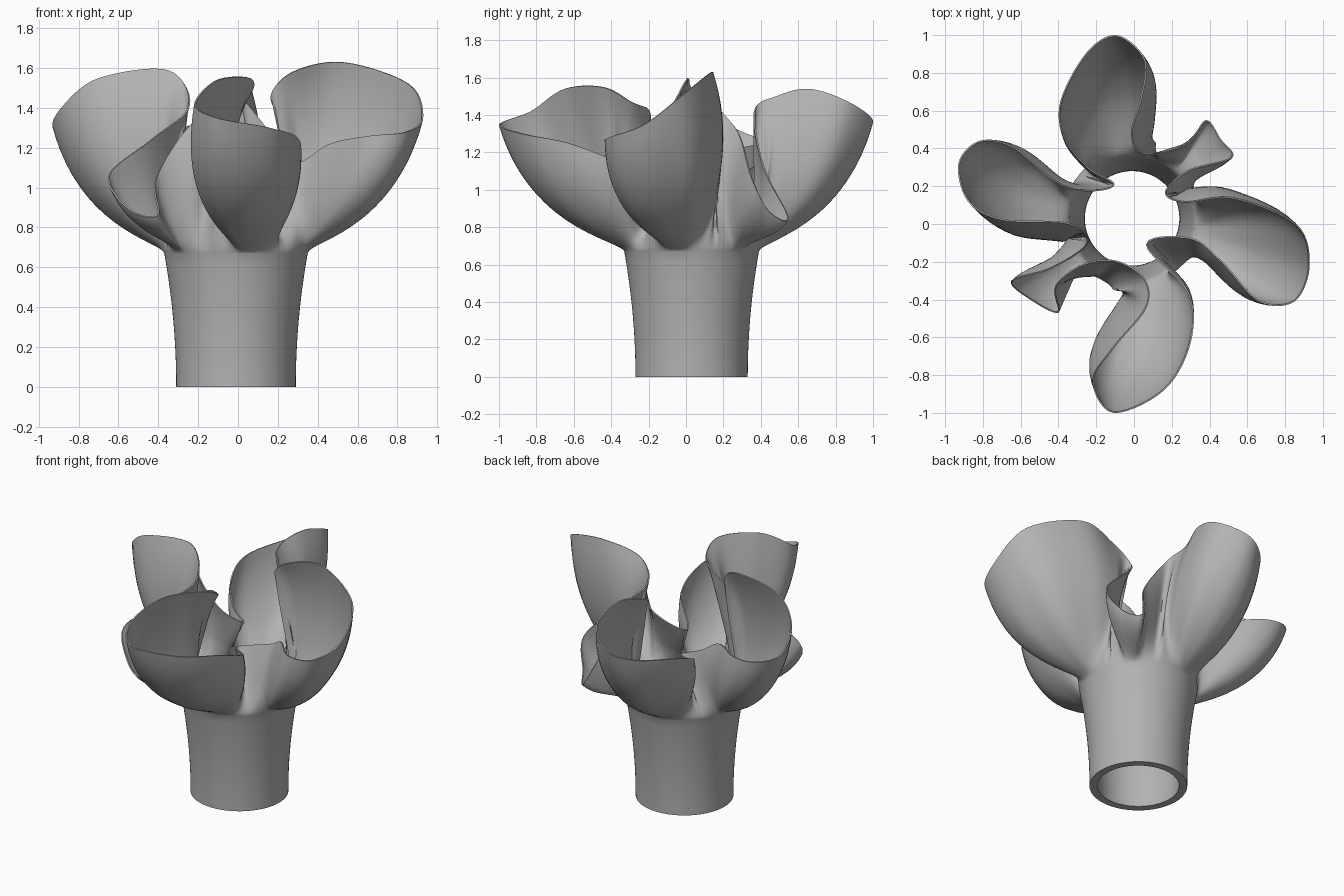
import bpy, bmesh, math
from mathutils import Vector

cube = bpy.data.objects.get("Cube")
if cube:
    bpy.data.objects.remove(cube, do_unlink=True)

STEPS = 7          # samples between neighbouring rim points
TUBE_ROWS = 12     # rows up the stem
PETAL_ROWS = 30    # rows from the neck to the rim
CENTRE = Vector((-0.01, 0.03, 0))
NECK_RADIUS, NECK_HEIGHT = 0.36, 0.67
BULGE = 0.2        # how far the side walls of a lobe swell below the rim

# Rim of each lobe in hundredths, running counter-clockwise from its inner fold
LOBES = {
    "side_lobe_a": [(-11, 21, 105), (-24, 18, 110), (-40, 22, 120), (-64, 41, 125), (-82, 44, 127),
                    (-93, 32, 130), (-88, 12, 141), (-70, 2, 155), (-35, 0, 159)],
    "small_lobe_a": [(-25, -10, 141), (-44, -23, 124), (-65, -30, 106), (-55, -40, 89),
                     (-40, -47, 86), (-41, -33, 104), (-27, -22, 128)],
    "front_lobe": [(-10, -20, 142), (5, -29, 147), (6, -44, 155), (-11, -65, 154), (-22, -83, 142),
                   (-11, -100, 135), (16, -88, 130), (30, -63, 125), (29, -36, 115)],
    "side_lobe_b": [(7, -11, 105), (30, -8, 112), (46, -20, 122), (66, -41, 126), (85, -41, 128),
                    (93, -22, 135), (86, 0, 152), (53, 14, 163), (27, 12, 158)],
    "small_lobe_b": [(17, 17, 145), (29, 28, 130), (52, 35, 106), (46, 45, 88),
                     (38, 55, 85), (27, 42, 112)],
    "back_lobe": [(5, 37, 142), (-1, 48, 150), (4, 66, 154), (6, 87, 147), (-9, 100, 137),
                  (-25, 91, 131), (-39, 65, 126), (-37, 45, 118), (-24, 29, 108)],
}
# Angle on the neck where each lobe starts, closing a full turn
FOLD_ANGLES = [140, 200, 240, 310, 382, 425, 500]


def catmull_rom(a, b, c, d, t):
    return 0.5 * (2 * b + (c - a) * t + (2 * a - 5 * b + 4 * c - d) * t ** 2
                  + (3 * b - a - 3 * c + d) * t ** 3)


def bezier(a, b, c, d, t):
    s = 1 - t
    return a * s ** 3 + 3 * b * s * s * t + 3 * c * s * t * t + d * t ** 3


def rim_samples():
    """Smooth closed rim, each point paired with its angle on the neck."""
    points = [Vector(p) / 100 for lobe in LOBES.values() for p in lobe]
    total, index, samples = len(points), 0, []
    for lobe, start, end in zip(LOBES.values(), FOLD_ANGLES, FOLD_ANGLES[1:]):
        for k in range(len(lobe)):
            around = [points[(index + o) % total] for o in (-1, 0, 1, 2)]
            for j in range(STEPS):
                t = j / STEPS
                u = (k + t) / len(lobe)
                u += 0.5 * math.sin(math.tau * u) / math.tau    # pinch the lobe's root
                samples.append((catmull_rom(*around, t), math.radians(start + (end - start) * u)))
            index += 1
    return samples


def side_swell(before, rim, after):
    """Outward push for the flanks of a lobe, none at its tip or in the folds."""
    along = after - before
    normal = Vector((along.y, -along.x, 0)).normalized()
    radial = Vector((rim.x - CENTRE.x, rim.y - CENTRE.y, 0)).normalized()
    height = max(0, min(1, (rim.z - 0.95) / 0.6))
    return normal * BULGE * height * (1 - normal.dot(radial) ** 2)


def column(rim, angle, swell):
    """One strip of points from the foot of the stem up to the rim."""
    out = Vector((math.cos(angle), math.sin(angle), 0))
    up = Vector((0, 0, 1))
    points = []
    for i in range(TUBE_ROWS):
        f = i / TUBE_ROWS
        radius = 0.3 + (NECK_RADIUS - 0.3) * f ** 2
        points.append(CENTRE + out * radius + up * NECK_HEIGHT * f)
    neck = CENTRE + out * NECK_RADIUS + up * NECK_HEIGHT
    reach = (rim - CENTRE).to_2d().length - NECK_RADIUS
    rise = max(0.17, min(0.6, 0.55 - 0.6 * reach))
    leave = neck + out * 0.025 + up * 0.06
    belly = neck.lerp(rim, 0.75)
    belly.z = neck.z + (rim.z - neck.z) * rise
    belly += swell
    points += [bezier(neck, leave, belly, rim, i / PETAL_ROWS) for i in range(PETAL_ROWS + 1)]
    return points


# Ruffled vessel skin
bm = bmesh.new()
samples = rim_samples()
grid = []
for i, (rim, angle) in enumerate(samples):
    swell = side_swell(samples[i - 3][0], rim, samples[(i + 3) % len(samples)][0])
    grid.append([bm.verts.new(p) for p in column(rim, angle, swell)])
for left, right in zip(grid, grid[1:] + grid[:1]):
    for i in range(len(left) - 1):
        bm.faces.new((left[i], right[i], right[i + 1], left[i + 1]))
mesh = bpy.data.meshes.new("ruffled_vessel")
bm.to_mesh(mesh)
bm.free()
vessel = bpy.data.objects.new("ruffled_vessel", mesh)
bpy.context.collection.objects.link(vessel)

# Wall thickness, tapering to a fine lip
wall = vessel.vertex_groups.new(name="wall")
rows = TUBE_ROWS + PETAL_ROWS + 1
for i in range(rows):
    weight = max(0.16, 1 - 1.3 * i / rows)
    wall.add(list(range(i, len(mesh.vertices), rows)), weight, 'REPLACE')
shell = vessel.modifiers.new("wall_thickness", 'SOLIDIFY')
shell.thickness = 0.05
shell.offset = -1
shell.vertex_group = wall.name

# Grey clay
clay = bpy.data.materials.new("grey_clay")
clay.use_nodes = True
colour = (0.45, 0.45, 0.45, 1)
clay.diffuse_color = colour
clay.node_tree.nodes["Principled BSDF"].inputs["Base Color"].default_value = colour
mesh.materials.append(clay)

bpy.ops.object.select_all(action='DESELECT')
bpy.context.view_layer.objects.active = vessel
vessel.select_set(True)
bpy.ops.object.modifier_apply(modifier=shell.name)
bpy.ops.object.shade_smooth_by_angle(angle=math.radians(50))
